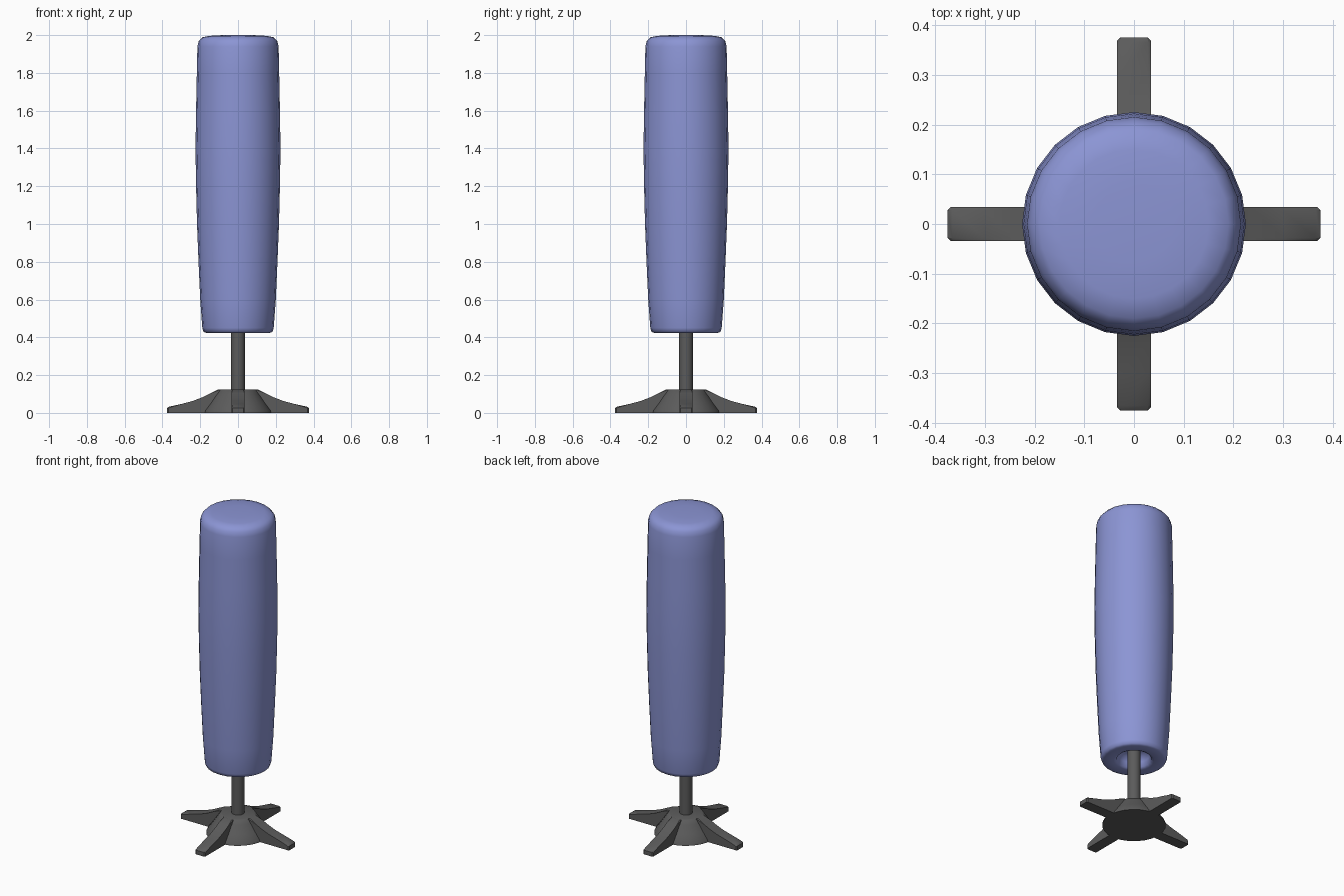
import bpy, bmesh, math
from mathutils import Matrix

if "Cube" in bpy.data.objects:
    bpy.data.objects.remove(bpy.data.objects["Cube"])


def material(name, rgb):
    m = bpy.data.materials.new(name)
    m.diffuse_color = (*rgb, 1)
    m.use_nodes = True
    m.node_tree.nodes["Principled BSDF"].inputs["Base Color"].default_value = m.diffuse_color
    return m


BLUE = material("periwinkle_blue", (0.26, 0.30, 0.66))
GREY = material("dark_grey", (0.105, 0.105, 0.105))


def finish(name, bm, mat, angle):
    bmesh.ops.recalc_face_normals(bm, faces=bm.faces)
    me = bpy.data.meshes.new(name)
    bm.to_mesh(me)
    bm.free()
    me.materials.append(mat)
    ob = bpy.data.objects.new(name, me)
    bpy.context.collection.objects.link(ob)
    bpy.ops.object.select_all(action='DESELECT')
    ob.select_set(True)
    bpy.context.view_layer.objects.active = ob
    bpy.ops.object.shade_smooth_by_angle(angle=math.radians(angle))
    return ob


def lathe(name, profile, mat, sides=24, angle=40):
    """Spin (radius, height) points round z; both ends are capped."""
    bm = bmesh.new()
    rings = [[bm.verts.new((r * math.cos(2 * math.pi * i / sides),
                            r * math.sin(2 * math.pi * i / sides), z))
              for i in range(sides)] for r, z in profile]
    for a, b in zip(rings, rings[1:]):
        for i in range(sides):
            j = (i + 1) % sides
            bm.faces.new((a[i], a[j], b[j], b[i]))
    bm.faces.new(rings[0])
    bm.faces.new(rings[-1])
    return finish(name, bm, mat, angle)


# Padded bag: recessed underside, bulging sides, rounded top
lathe("bag", [(0.036, 0.50), (0.075, 0.485), (0.09, 0.46), (0.098, 0.432),
              (0.115, 0.424), (0.17, 0.424), (0.183, 0.43), (0.189, 0.45),
              (0.20, 0.60), (0.209, 0.80), (0.217, 1.0), (0.222, 1.2),
              (0.225, 1.4), (0.222, 1.6), (0.218, 1.8), (0.215, 1.94),
              (0.208, 1.968), (0.19, 1.988), (0.15, 1.996), (0.08, 2.0)],
      BLUE, angle=60)

# Pole between base and bag
lathe("pole", [(0.037, 0.10), (0.037, 0.52)], GREY, sides=16)

# Conical hub
lathe("base_hub", [(0.18, 0.0), (0.177, 0.012), (0.145, 0.055),
                   (0.115, 0.10), (0.10, 0.122), (0.092, 0.125)], GREY)

# Four flared feet: side profile (distance, height) extruded across the width
FOOT = [(0.05, 0.0), (0.375, 0.0), (0.375, 0.026), (0.365, 0.033),
        (0.30, 0.047), (0.24, 0.063), (0.19, 0.082), (0.145, 0.104),
        (0.105, 0.124), (0.05, 0.124)]
for k, side in enumerate(("right", "back", "left", "front")):
    bm = bmesh.new()
    rows = []
    for s in (-1, 1):
        rows.append([bm.verts.new((x, s * 0.034, z)) for x, z in FOOT])
        bm.faces.new(rows[-1])
    for i in range(len(FOOT)):
        j = (i + 1) % len(FOOT)
        bm.faces.new((rows[0][i], rows[0][j], rows[1][j], rows[1][i]))
    # Soften the long top edges and the outer corners
    edges = [e for e in bm.edges
             if (abs(e.verts[0].co.y - e.verts[1].co.y) < 1e-6
                 and max(v.co.z for v in e.verts) > 0.02
                 and min(v.co.x for v in e.verts) > 0.06)]
    bmesh.ops.bevel(bm, geom=edges, offset=0.006, segments=1, affect='EDGES')
    bmesh.ops.transform(bm, matrix=Matrix.Rotation(k * math.pi / 2, 4, 'Z'),
                        verts=bm.verts)
    finish(side + "_foot", bm, GREY, 30)
